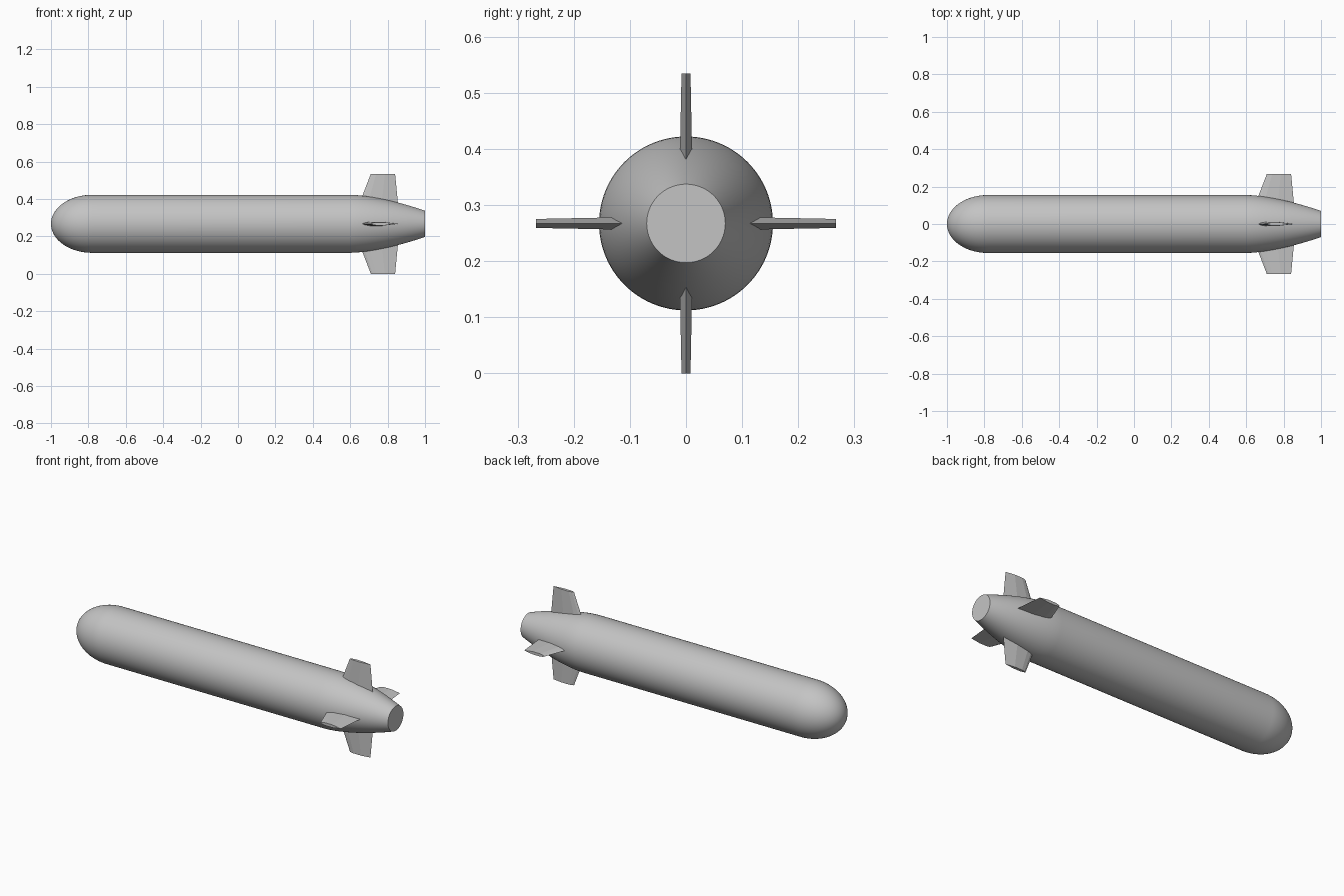
import bpy, bmesh, math
from mathutils import Matrix, Vector

cube = bpy.data.objects.get("Cube")
if cube:
    bpy.data.objects.remove(cube, do_unlink=True)

AXIS_Z = 0.267
RADIUS = 0.155
SEGMENTS = 96

grey = bpy.data.materials.new("light_grey")
grey.use_nodes = True
colour = (0.55, 0.55, 0.55, 1)
grey.diffuse_color = colour
grey.node_tree.nodes["Principled BSDF"].inputs["Base Color"].default_value = colour


def add_object(name, bm):
    bmesh.ops.recalc_face_normals(bm, faces=bm.faces)
    mesh = bpy.data.meshes.new(name)
    bm.to_mesh(mesh)
    bm.free()
    mesh.materials.append(grey)
    obj = bpy.data.objects.new(name, mesh)
    obj.location.z = AXIS_Z
    bpy.context.collection.objects.link(obj)
    return obj


def smooth(obj, angle):
    bpy.ops.object.select_all(action='DESELECT')
    obj.select_set(True)
    bpy.context.view_layer.objects.active = obj
    bpy.ops.object.shade_smooth_by_angle(angle=math.radians(angle))


# Hull: elliptical nose, straight middle, curved boat tail with a flat end
def hull():
    profile = []
    for i in range(25):
        a = math.pi / 2 * i / 24
        profile.append((-0.78 - 0.22 * math.cos(a), RADIUS * math.sin(a)))
    for i in range(17):
        t = i / 16
        profile.append((0.6 + 0.4 * t, RADIUS - 0.085 * t ** 1.6))
    profile.append((1.0, 0.0))
    bm = bmesh.new()
    verts = [bm.verts.new((x, 0, r)) for x, r in profile]
    edges = [bm.edges.new(pair) for pair in zip(verts, verts[1:])]
    bmesh.ops.spin(bm, geom=verts + edges, cent=(0, 0, 0), axis=(1, 0, 0),
                   angle=math.tau, steps=SEGMENTS)
    bmesh.ops.remove_doubles(bm, verts=bm.verts, dist=0.0001)
    smooth(add_object("hull", bm), 30)


# Fin: tapered wedge section lofted from inside the hull out to the tip
def fin(name, angle):
    section = [(0, 0), (0.08, 0.6), (0.22, 1), (0.58, 1), (1, 0)]
    outline = section + [(x, -w) for x, w in section[-2:0:-1]]
    stations = [(0.09, 0.642, 0.857, 0.0115), (0.267, 0.71, 0.84, 0.008)]
    bm = bmesh.new()
    root, tip = [[bm.verts.new((lead + x * (trail - lead), w * half, r))
                  for x, w in outline] for r, lead, trail, half in stations]
    bm.faces.new(root)
    bm.faces.new(tip)
    count = len(outline)
    for i in range(count):
        j = (i + 1) % count
        bm.faces.new((root[i], root[j], tip[j], tip[i]))
    bmesh.ops.rotate(bm, verts=bm.verts, cent=Vector(),
                     matrix=Matrix.Rotation(angle, 3, 'X'))
    add_object(name, bm)


hull()
for k, side in enumerate(("top", "front", "bottom", "back")):
    fin(side + "_fin", k * math.pi / 2)
